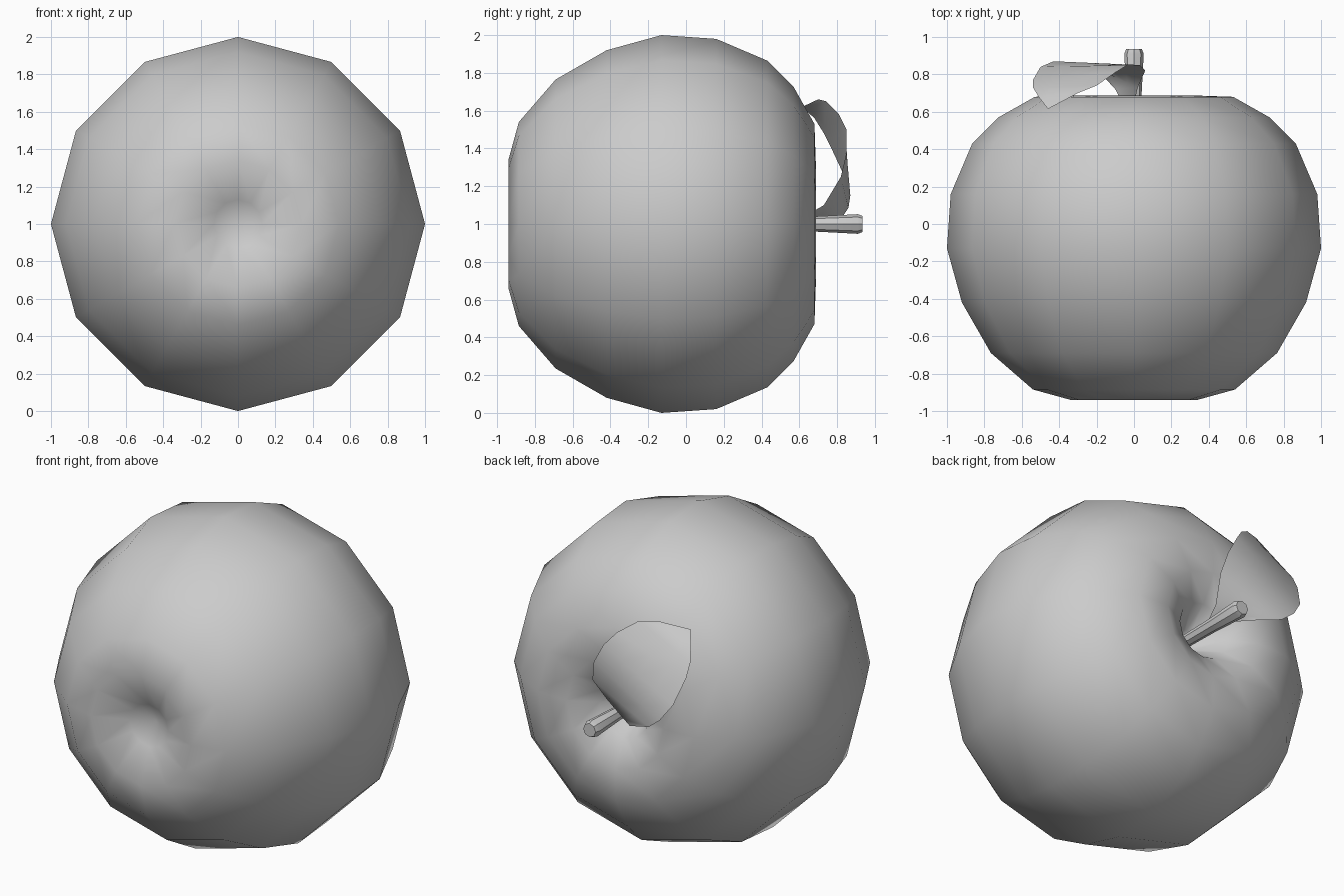
import bpy, bmesh, math
from mathutils import Vector

if "Cube" in bpy.data.objects:
    bpy.data.objects.remove(bpy.data.objects["Cube"])


def finish(bm, name):
    bmesh.ops.remove_doubles(bm, verts=bm.verts, dist=1e-5)
    bmesh.ops.recalc_face_normals(bm, faces=bm.faces)
    for f in bm.faces:
        f.smooth = True
    me = bpy.data.meshes.new(name)
    bm.to_mesh(me)
    bm.free()
    ob = bpy.data.objects.new(name, me)
    bpy.context.collection.objects.link(ob)
    return ob


def lathe(name, profile, sides):
    """Revolve (y, radius) points round the y axis through z = 1."""
    bm = bmesh.new()
    rings = []
    for y, r in profile:
        rings.append([bm.verts.new((r * math.cos(a), y, 1 + r * math.sin(a)))
                      for a in (2 * math.pi * i / sides for i in range(sides))])
    for a, b in zip(rings, rings[1:]):
        for i in range(sides):
            j = (i + 1) % sides
            bm.faces.new((a[i], a[j], b[j], b[i]))
    return finish(bm, name)


def select_sharp(ob, angle):
    bpy.ops.object.select_all(action='DESELECT')
    ob.select_set(True)
    bpy.context.view_layer.objects.active = ob
    bpy.ops.object.shade_smooth_by_angle(angle=math.radians(angle))


# Fruit body lying on its side, dimpled at both ends
lathe("fruit_body", [
    (-0.79, 0), (-0.86, 0.13), (-0.94, 0.34), (-0.885, 0.54), (-0.69, 0.765),
    (-0.42, 0.92), (-0.13, 1.0), (0.16, 0.98), (0.43, 0.865), (0.57, 0.725),
    (0.68, 0.53), (0.687, 0.33), (0.60, 0.17), (0.45, 0.07), (0.38, 0)], 12)

# Stem rising from the back dimple
stem = lathe("stem", [
    (0.36, 0), (0.36, 0.035), (0.68, 0.04), (0.91, 0.052),
    (0.935, 0.042), (0.935, 0)], 8)
select_sharp(stem, 40)

# Leaf: twisted sheet ruled between its two edges
inner = [(.02, .73, 1.10), (.06, .82, 1.25), (.03, .85, 1.38), (-.035, .85, 1.50),
         (-.10, .81, 1.58), (-.20, .74, 1.65), (-.30, .70, 1.66)]
outer = [(-.20, .83, 1.04), (-.35, .86, 1.085), (-.43, .87, 1.15), (-.50, .84, 1.25),
         (-.54, .77, 1.40), (-.54, .73, 1.48), (-.51, .68, 1.56)]
base, tip, root = (-.10, .72, 1.04), (-.46, .615, 1.62), (-.02, .56, 1.0)
bm = bmesh.new()
rows = []
for a, b in zip(inner, outer):
    rows.append([bm.verts.new(Vector(a).lerp(Vector(b), t / 4)) for t in range(5)])
for p, q in zip(rows, rows[1:]):
    for i in range(4):
        bm.faces.new((p[i], p[i + 1], q[i + 1], q[i]))
vb, vt, vr = (bm.verts.new(c) for c in (base, tip, root))
for i in range(4):
    bm.faces.new((vb, rows[0][i + 1], rows[0][i]))
    bm.faces.new((vt, rows[-1][i], rows[-1][i + 1]))
# Narrow leaf stalk joining the stem
bm.faces.new((vb, rows[0][0], vr))
finish(bm, "leaf")
